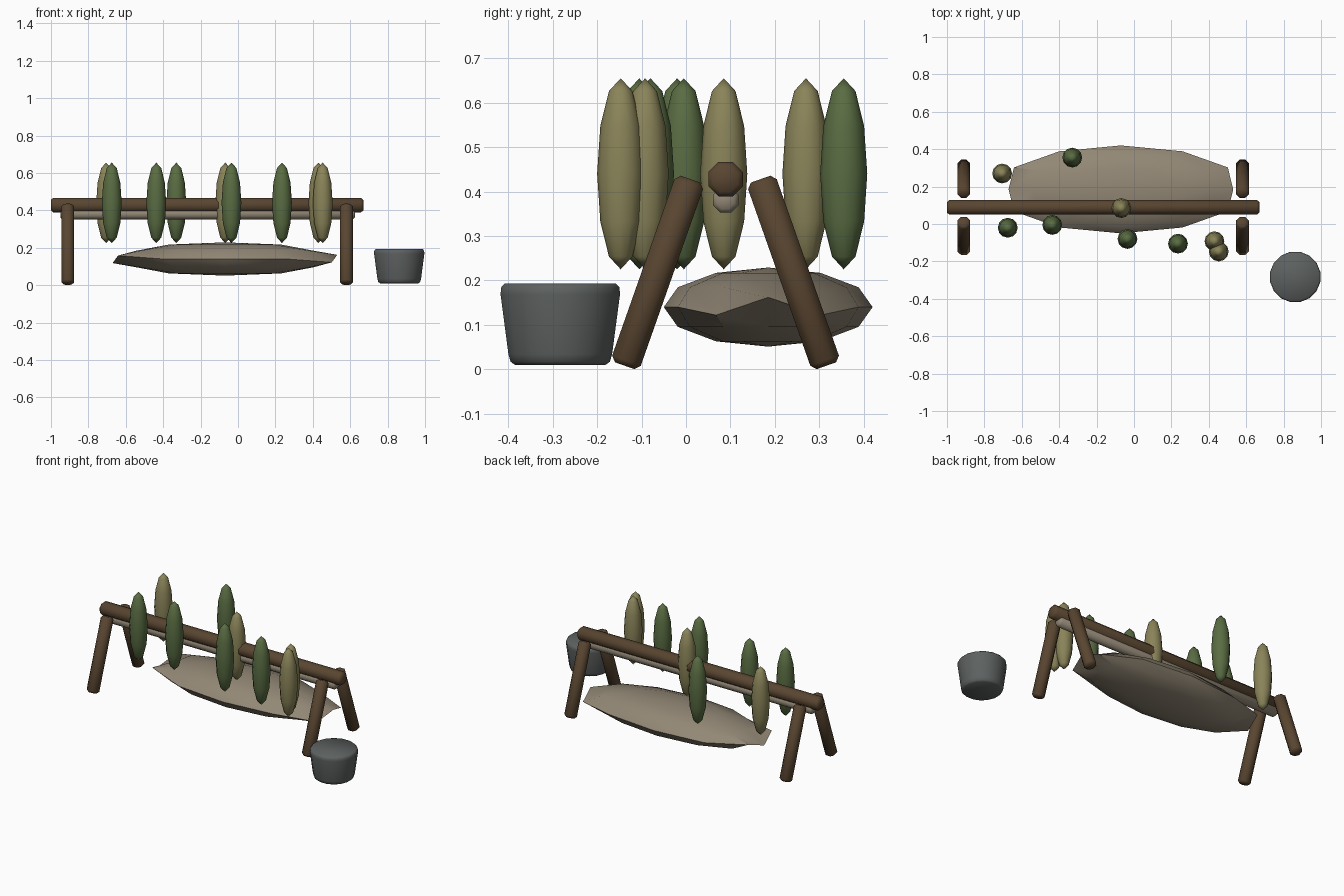
import bpy
import bmesh
from math import cos, sin, pi, radians
from mathutils import Vector, Matrix

cube = bpy.data.objects.get("Cube")
if cube:
    bpy.data.objects.remove(cube, do_unlink=True)


def material(name, rgb):
    m = bpy.data.materials.new(name)
    m.use_nodes = True
    m.diffuse_color = (*rgb, 1)
    m.node_tree.nodes["Principled BSDF"].inputs["Base Color"].default_value = (*rgb, 1)
    return m


wood = material("dark wood", (0.10, 0.06, 0.03))
hide_tan = material("pale hide", (0.29, 0.245, 0.18))
green = material("leaf green", (0.10, 0.15, 0.055))
olive = material("dry olive", (0.255, 0.23, 0.10))
iron = material("iron grey", (0.11, 0.12, 0.118))


def finish(bm, name, mat, angle):
    bmesh.ops.recalc_face_normals(bm, faces=bm.faces)
    mesh = bpy.data.meshes.new(name)
    bm.to_mesh(mesh)
    bm.free()
    mesh.materials.append(mat)
    obj = bpy.data.objects.new(name, mesh)
    bpy.context.collection.objects.link(obj)
    bpy.ops.object.select_all(action="DESELECT")
    obj.select_set(True)
    bpy.context.view_layer.objects.active = obj
    bpy.ops.object.shade_smooth_by_angle(angle=radians(angle))
    return obj


def lathe(name, profile, sides, mat, matrix, angle=50):
    """Solid of revolution from (radius, height) pairs, capped at both ends."""
    bm = bmesh.new()
    rings = []
    for r, h in profile:
        turn = [2 * pi * (i + 0.5) / sides for i in range(sides)]
        rings.append([bm.verts.new((r * cos(a), r * sin(a), h)) for a in turn])
    for low, high in zip(rings, rings[1:]):
        for i in range(sides):
            j = (i + 1) % sides
            bm.faces.new((low[i], low[j], high[j], high[i]))
    bm.faces.new(rings[0])
    bm.faces.new(rings[-1])
    bm.transform(matrix)
    return finish(bm, name, mat, angle)


def rod(name, start, end, radius, mat, chamfer=0.012):
    """Eight-sided pole with chamfered ends."""
    start, end = Vector(start), Vector(end)
    length = (end - start).length
    profile = [(radius - chamfer, 0), (radius, chamfer),
               (radius, length - chamfer), (radius - chamfer, length)]
    spin = (end - start).to_track_quat("Z", "Y").to_matrix().to_4x4()
    return lathe(name, profile, 8, mat, Matrix.Translation(start) @ spin)


# Rack: ridge pole, thin rail beneath it, and splayed legs
RIDGE_Y = 0.089
rod("ridge_pole", (-1, RIDGE_Y, 0.428), (0.67, RIDGE_Y, 0.428), 0.042, wood)
rod("hanging_rail", (-0.95, RIDGE_Y, 0.381), (0.625, RIDGE_Y, 0.381), 0.031, hide_tan, 0.01)
for side, x in (("right", -0.91), ("left", 0.58)):
    for end, s in (("front", -1), ("back", 1)):
        rod(f"{side}_{end}_leg", (x, RIDGE_Y + s * 0.227, 0.008),
            (x, RIDGE_Y + s * 0.079, 0.428), 0.037, wood)

# Hanging spindle-shaped leaves
leaves = [
    (-0.705, 0.27, olive), (-0.33, 0.355, green), (-0.675, -0.02, green),
    (-0.437, -0.005, green), (-0.068, 0.085, olive), (-0.035, -0.08, green),
    (0.235, -0.105, green), (0.43, -0.092, olive), (0.453, -0.147, olive),
]
for i, (x, y, mat) in enumerate(leaves):
    bm = bmesh.new()
    bmesh.ops.create_uvsphere(bm, u_segments=12, v_segments=6, radius=1)
    bm.transform(Matrix.Translation((x, y, 0.44)) @ Matrix.Diagonal((0.053, 0.053, 0.215, 1)))
    finish(bm, f"hanging_leaf_{i + 1}", mat, 60)

# Hide bundle: flattened lens with blunt, slightly curled ends
bm = bmesh.new()
bmesh.ops.create_uvsphere(bm, u_segments=12, v_segments=6, radius=1)
for v in bm.verts:
    x, y, z = v.co
    equator = abs(z) < 0.01
    end = 1 if x > 0 else -1
    wide = 0.66 if equator else 0.60
    lift = 0
    if equator and abs(x) > 0.8:
        lift = 0.022 * end if abs(y) < 0.01 else -0.018 * end
    if abs(y) < 0.01 and abs(x) > 0.8:
        wide *= 0.91
    v.co = (-0.07 + x * wide, 0.185 + y * 0.235, 0.14 + z * 0.089 + lift)
finish(bm, "hide_bundle", hide_tan, 35)

# Squat pot with rounded rims
pot_profile = [(0.104, 0.01), (0.114, 0.017), (0.119, 0.034),
               (0.137, 0.168), (0.136, 0.184), (0.128, 0.193)]
lathe("pot", pot_profile, 16, iron, Matrix.Translation((0.862, -0.283, 0)))
